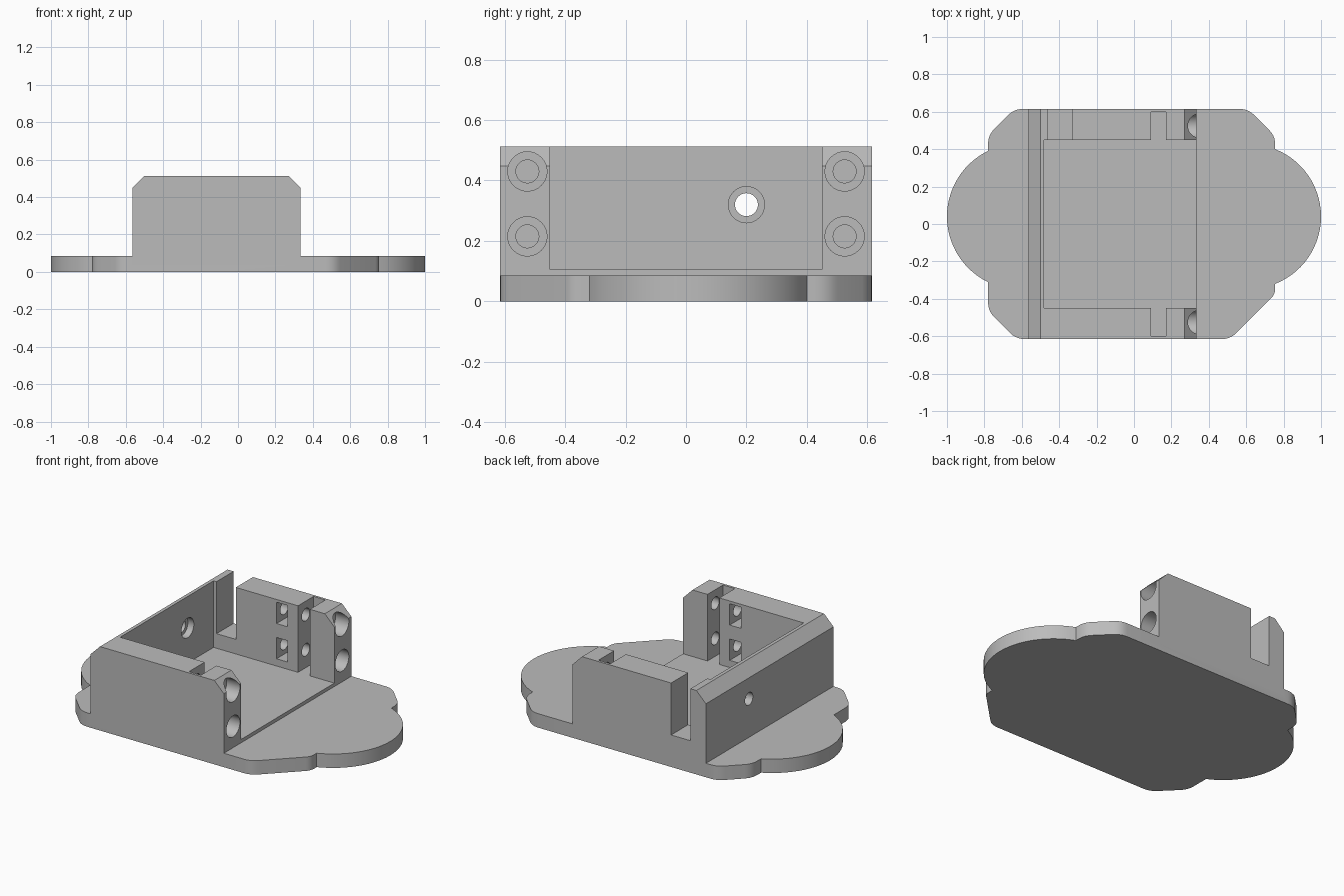
import bpy
import bmesh
import math
from mathutils import Vector

cube = bpy.data.objects.get("Cube")
if cube:
    bpy.data.objects.remove(cube, do_unlink=True)

grey = bpy.data.materials.new("plain grey")
grey.use_nodes = True
grey.diffuse_color = (0.5, 0.5, 0.5, 1)
grey.node_tree.nodes["Principled BSDF"].inputs["Base Color"].default_value = (0.5, 0.5, 0.5, 1)


def prism(name, outline, offset):
    """Extrude a closed 3D outline by an offset vector."""
    bm = bmesh.new()
    face = bm.faces.new([bm.verts.new(p) for p in outline])
    top = bmesh.ops.extrude_face_region(bm, geom=[face])["geom"]
    verts = [v for v in top if isinstance(v, bmesh.types.BMVert)]
    bmesh.ops.translate(bm, verts=verts, vec=offset)
    bmesh.ops.recalc_face_normals(bm, faces=bm.faces)
    mesh = bpy.data.meshes.new(name)
    bm.to_mesh(mesh)
    bm.free()
    mesh.materials.append(grey)
    obj = bpy.data.objects.new(name, mesh)
    bpy.context.collection.objects.link(obj)
    return obj


def box(name, x0, x1, y0, y1, z0, z1):
    return prism(name, [(x0, y0, z0), (x1, y0, z0), (x1, y1, z0), (x0, y1, z0)],
                 (0, 0, z1 - z0))


def rod(name, x0, x1, y, z, radius):
    """Cylinder along x."""
    ring = [(x0, y + radius * math.cos(a), z + radius * math.sin(a))
            for a in (math.tau * i / 32 for i in range(32))]
    return prism(name, ring, (x1 - x0, 0, 0))


def combine(target, other, operation="DIFFERENCE"):
    mod = target.modifiers.new("boolean", "BOOLEAN")
    mod.operation = operation
    mod.solver = "EXACT"
    mod.object = other
    bpy.context.view_layer.objects.active = target
    bpy.ops.object.modifier_apply(modifier=mod.name)
    bpy.data.objects.remove(other, do_unlink=True)


def arc(cx, cy, radius, start, end, steps=28):
    angles = [math.radians(start + (end - start) * i / steps) for i in range(steps + 1)]
    return [(cx + radius * math.cos(a), cy + radius * math.sin(a), 0) for a in angles]


def fillet(before, corner, after, cut=0.045, steps=5):
    """Rounded corner between two straight edges."""
    b, c, a = (Vector((*p, 0)) for p in (before, corner, after))
    p, q = c + (b - c).normalized() * cut, c + (a - c).normalized() * cut
    return [p.lerp(c, t).lerp(c.lerp(q, t), t) for t in (i / steps for i in range(steps + 1))]


# Base plate with chamfered corners and a round lobe at each end
D, PLATE = 0.615, 0.085
RX, LX = 0.755, -0.78
right_low = [(0.515, -D), (RX, -0.375)]
right_high = [(RX, 0.47), (0.61, D)]
left_high = [(-0.64, D), (LX, 0.475)]
left_low = [(LX, -0.465), (-0.63, -D)]
outline = fillet(left_low[1], *right_low)
outline += fillet(right_low[0], right_low[1], (RX, 0), 0.03)
outline += arc(0.613, 0.04, 0.387, -68.5, 68.5)
outline += fillet((RX, 0), *right_high)
outline += fillet(*right_high, left_high[0])
outline += fillet(right_high[1], *left_high)
outline += fillet(*left_high, (LX, 0))
outline += arc(-0.61, 0.04, 0.39, 116, 244)
outline += fillet((LX, 0), *left_low)
outline += fillet(*left_low, right_low[0])
bracket = prism("mounting_bracket", outline, (0, 0, PLATE))

# Housing block with chamfered top edges
X0, X1, TOP, CH = -0.565, 0.335, 0.512, 0.064
profile = [(X0, 0.04), (X1, 0.04), (X1, TOP - CH), (X1 - CH, TOP),
           (X0 + CH, TOP), (X0, TOP - CH)]
housing = prism("housing", [(x, -D, z) for x, z in profile], (0, 2 * D, 0))
combine(bracket, housing, "UNION")

# Open cavity and the cable notch in the back wall
FLOOR, INNER = 0.106, 0.45
combine(bracket, box("cavity_cutter", -0.48, 0.5, -INNER, INNER, FLOOR, 0.7))
combine(bracket, box("notch_cutter", -0.46, -0.33, 0.4, 0.7, 0.195, 0.7))

# Slots, nut pockets and counterbored screw holes in both side walls
for side in (-1, 1):
    near, far = sorted((side * 0.4, side * 0.6))
    combine(bracket, box("slot_cutter", 0.09, 0.17, near, far, FLOOR, 0.7))
    for z in (0.43, 0.215):
        y = side * 0.525
        combine(bracket, box("pocket_cutter", -0.055, 0.02, near, far, z - 0.065, z + 0.065))
        combine(bracket, rod("screw_cutter", -0.15, 0.5, y, z, 0.038))
        combine(bracket, rod("counterbore_cutter", 0.245, 0.5, y, z, 0.065))

# Counterbored hole through the end wall
combine(bracket, rod("end_hole_cutter", -0.7, -0.3, 0.2, 0.32, 0.038))
combine(bracket, rod("end_bore_cutter", -0.52, -0.3, 0.2, 0.32, 0.06))

# Shading
bpy.ops.object.select_all(action="DESELECT")
bracket.select_set(True)
bpy.context.view_layer.objects.active = bracket
bpy.ops.object.shade_smooth_by_angle(angle=math.radians(25))
